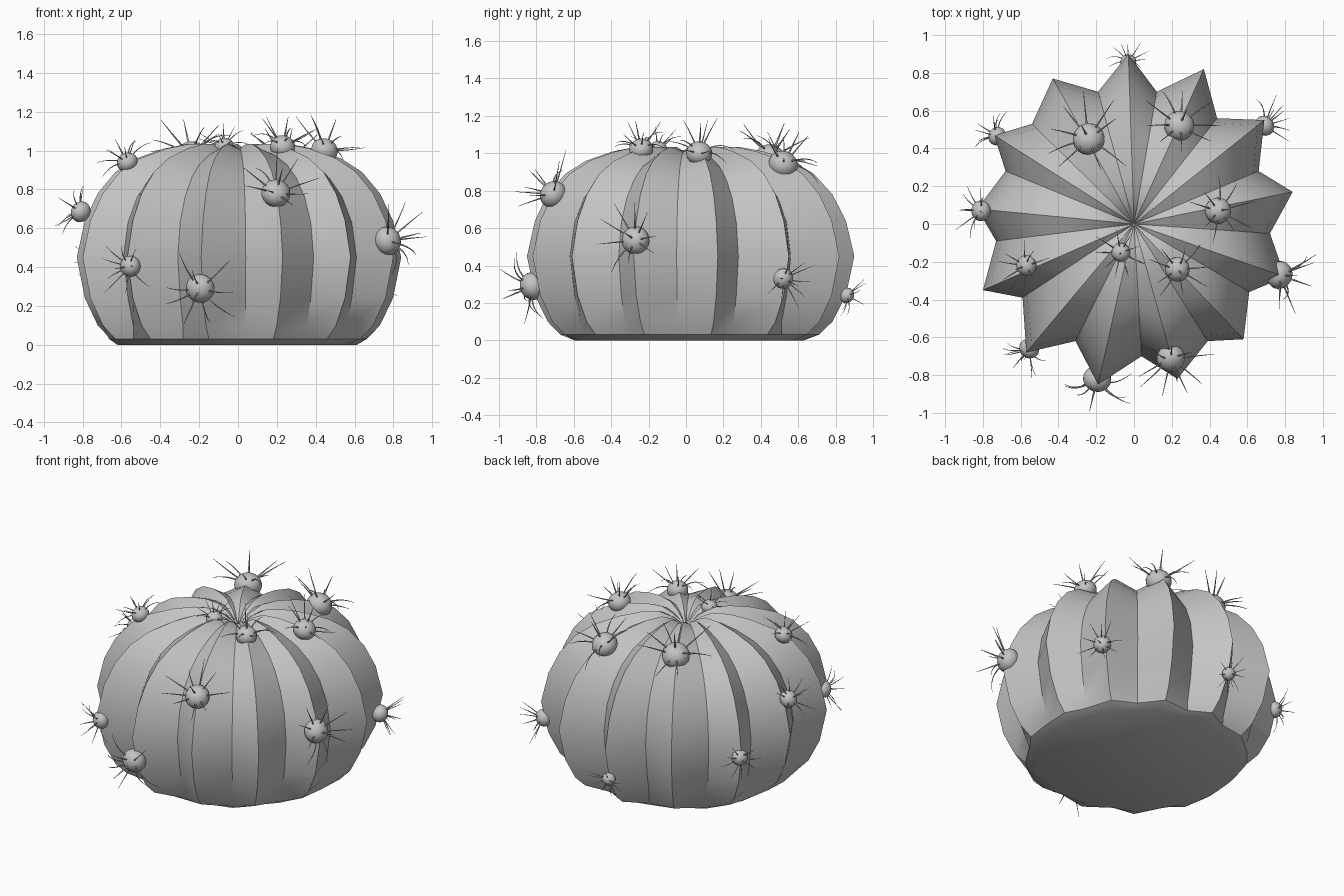
import bpy, bmesh, random
from math import sin, cos, pi, radians
from mathutils import Vector

random.seed(4)
if "Cube" in bpy.data.objects:
    bpy.data.objects.remove(bpy.data.objects["Cube"], do_unlink=True)

gray = bpy.data.materials.new("soft gray")
gray.use_nodes = True
COLOR = (0.55, 0.55, 0.55, 1)
gray.diffuse_color = COLOR
gray.node_tree.nodes["Principled BSDF"].inputs["Base Color"].default_value = COLOR


def add_object(name, data):
    obj = bpy.data.objects.new(name, data)
    bpy.context.collection.objects.link(obj)
    data.materials.append(gray)
    return obj


def smooth(obj, angle):
    bpy.ops.object.select_all(action='DESELECT')
    obj.select_set(True)
    bpy.context.view_layer.objects.active = obj
    bpy.ops.object.shade_smooth_by_angle(angle=radians(angle))


# Rib crests and the grooves that follow them, counter-clockwise from the back
CRESTS = [(-.03, .90), (-.43, .77), (-.74, .47), (-.83, .08), (-.80, -.35),
          (-.57, -.68), (-.19, -.85), (.23, -.82), (.58, -.61), (.80, -.28),
          (.84, .17), (.69, .55), (.37, .82)]
GROOVES = [(-.19, .70), (-.54, .53), (-.68, .28), (-.73, -.09), (-.59, -.39),
           (-.31, -.62), (.04, -.70), (.39, -.62), (.61, -.36), (.72, -.05),
           (.66, .28), (.44, .56), (.12, .70)]
# Profiles: share of full radius, height
CREST_PROFILE = [(.70, 0), (.79, .03), (.87, .10), (.95, .24), (1, .45), (.95, .64),
                 (.87, .78), (.76, .89), (.63, .96), (.46, 1.01), (.31, 1.035),
                 (.19, 1.035), (.10, 1.0), (.04, .96)]
GROOVE_PROFILE = [(.85, 0), (.91, .03), (.91, .09), (.96, .24), (1, .45), (.96, .63),
                  (.88, .76), (.77, .86), (.64, .93), (.47, .98), (.32, 1.005),
                  (.20, 1.01), (.11, .985), (.05, .95)]

# Ribbed body
bm = bmesh.new()
rings = []
for crest, groove in zip(CREST_PROFILE, GROOVE_PROFILE):
    ring = []
    for c, g in zip(CRESTS, GROOVES):
        for (x, y), (share, z) in ((c, crest), (g, groove)):
            ring.append(bm.verts.new((x * share, y * share, z)))
    rings.append(ring)
count = len(rings[0])
for low, high in zip(rings, rings[1:]):
    for i in range(count):
        j = (i + 1) % count
        bm.faces.new((low[i], low[j], high[j], high[i]))
bm.faces.new(rings[0][::-1])
center = bm.verts.new((0, 0, .94))
for i in range(count):
    bm.faces.new((rings[-1][i], rings[-1][(i + 1) % count], center))
bmesh.ops.recalc_face_normals(bm, faces=bm.faces)
mesh = bpy.data.meshes.new("cactus_body")
bm.to_mesh(mesh)
bm.free()
smooth(add_object("cactus_body", mesh), 32)

# Spine cushions on the crests: x, y, z, radius
CUSHIONS = [(-.24, .45, .97, .085), (.24, .52, .94, .08), (.445, .07, 1.0, .07),
            (.23, -.24, 1.02, .065), (-.07, -.15, 1.02, .05), (.195, -.71, .78, .075),
            (-.57, -.22, .94, .055), (-.81, .07, .685, .055), (-.555, -.66, .405, .055),
            (-.195, -.82, .29, .075), (.77, -.27, .535, .075), (.69, .52, .33, .055),
            (-.03, .86, .24, .042), (-.725, .465, .42, .05)]


def add_spine(curve, base, direction, bend, length, thick):
    spline = curve.splines.new('POLY')
    steps = 7
    spline.points.add(steps - 1)
    for i, point in enumerate(spline.points):
        t = i / (steps - 1)
        pos = base + direction * length * t + bend * length * t * t
        point.co = (*pos, 1)
        point.radius = thick * (1 - .8 * t)


for number, (x, y, z, r) in enumerate(CUSHIONS, 1):
    pos = Vector((x, y, z))
    normal = Vector((x / .74, y / .74, (z - .45) / .34)).normalized()
    turn = normal.to_track_quat('Z', 'Y')

    # Rounded cushion
    bm = bmesh.new()
    bmesh.ops.create_uvsphere(bm, u_segments=20, v_segments=12, radius=r)
    mesh = bpy.data.meshes.new(f"cushion_{number}")
    bm.to_mesh(mesh)
    bm.free()
    ball = add_object(f"cushion_{number}", mesh)
    ball.location = pos
    ball.rotation_euler = turn.to_euler()
    ball.scale.z = .9
    smooth(ball, 40)

    # Curved spines fanning out around one straight central spine
    curve = bpy.data.curves.new(f"spines_{number}", 'CURVE')
    curve.dimensions = '3D'
    curve.bevel_depth = 1
    curve.bevel_resolution = 1
    curve.use_fill_caps = True
    add_spine(curve, pos + normal * r * .7, normal, Vector(), r * 1.75, r * .08)
    fan = 9
    for k in range(fan):
        around = 2 * pi * (k + random.uniform(-.25, .25)) / fan
        lift = radians(random.uniform(18, 48))
        out = turn @ Vector((cos(around), sin(around), 0))
        direction = out * cos(lift) + normal * sin(lift)
        bend = normal * random.uniform(-.55, .1)
        add_spine(curve, pos + direction * r * .7, direction, bend,
                  r * random.uniform(2.0, 2.7), r * .065)
    add_object(f"spines_{number}", curve)
